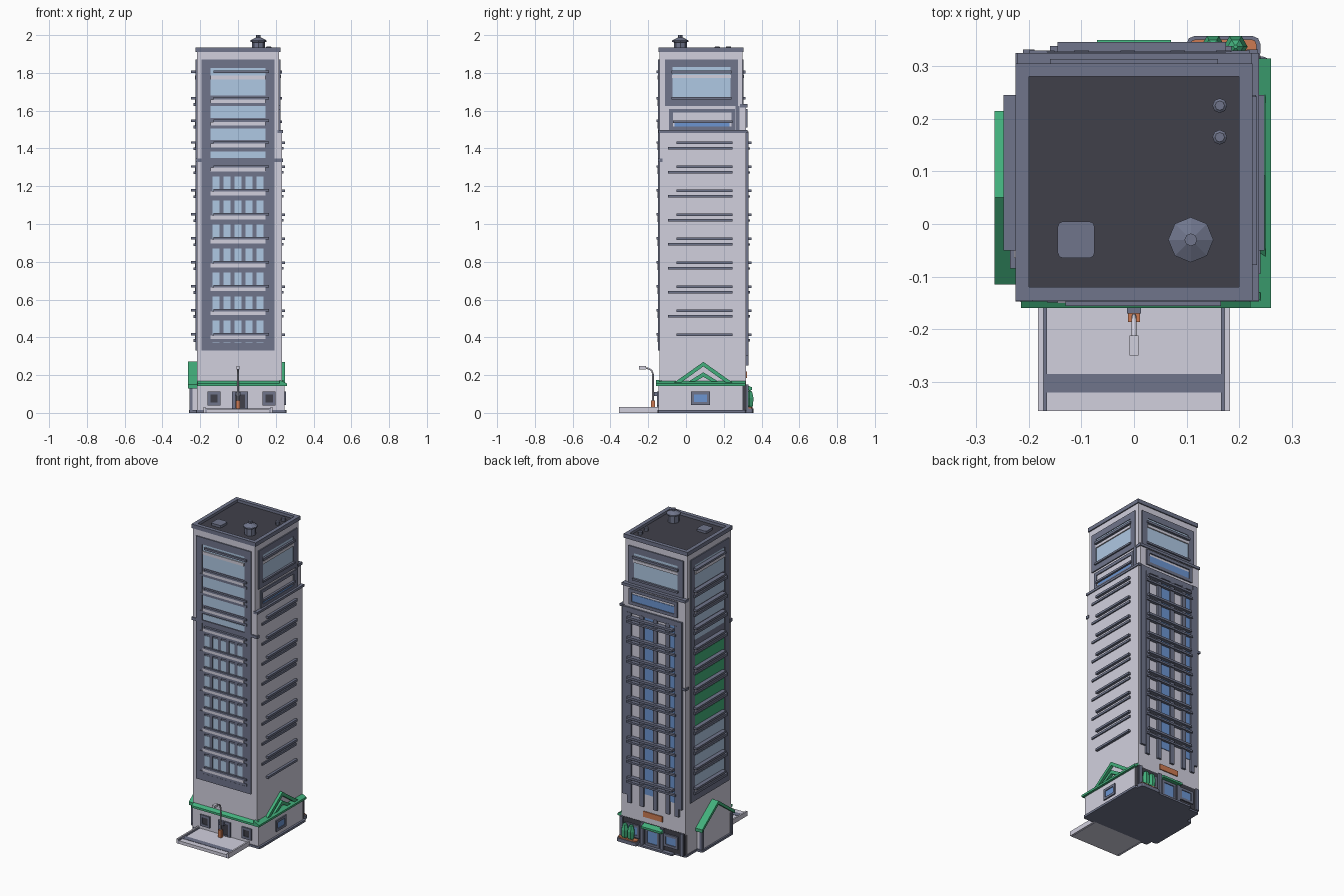
import bpy, bmesh, math
from mathutils import Matrix, Vector

if "Cube" in bpy.data.objects:
    bpy.data.objects.remove(bpy.data.objects["Cube"])


def mat(name, r, g, b):
    m = bpy.data.materials.new(name)
    m.diffuse_color = (r, g, b, 1)
    m.use_nodes = True
    m.node_tree.nodes["Principled BSDF"].inputs["Base Color"].default_value = m.diffuse_color
    return m


WALL = mat("pale lilac grey", 0.64, 0.63, 0.73)
SLATE = mat("slate", 0.16, 0.178, 0.26)
DARK = mat("charcoal", 0.051, 0.051, 0.068)
GLASS = mat("light glass", 0.43, 0.58, 0.77)
BLUE = mat("blue glass", 0.15, 0.30, 0.64)
GREEN = mat("green", 0.055, 0.43, 0.2)
ORANGE = mat("orange", 0.604, 0.195, 0.084)


def finish(name, bm, m):
    bmesh.ops.recalc_face_normals(bm, faces=bm.faces)
    me = bpy.data.meshes.new(name)
    bm.to_mesh(me)
    bm.free()
    ob = bpy.data.objects.new(name, me)
    me.materials.append(m)
    bpy.context.collection.objects.link(ob)
    return ob


def boxes(name, m, *bs, bevel=0):
    """Join boxes given as (x0, x1, y0, y1, z0, z1)."""
    bm = bmesh.new()
    for x0, x1, y0, y1, z0, z1 in bs:
        M = Matrix.Translation(((x0 + x1) / 2, (y0 + y1) / 2, (z0 + z1) / 2))
        bmesh.ops.create_cube(bm, size=1, matrix=M @ Matrix.Diagonal((x1 - x0, y1 - y0, z1 - z0, 1)))
    if bevel:
        es = [e for e in bm.edges if abs(e.verts[0].co.z - e.verts[1].co.z) > 1e-4]
        bmesh.ops.bevel(bm, geom=es, offset=bevel, segments=2, affect='EDGES', profile=0.5)
    return finish(name, bm, m)


def prism(name, m, axis, a0, a1, *polys):
    """Extrude 2D polygons (other axis, z) along x or y."""
    bm = bmesh.new()
    for p in polys:
        vs = [bm.verts.new((a0, u, z) if axis == 'x' else (u, a0, z)) for u, z in p]
        r = bmesh.ops.extrude_face_region(bm, geom=[bm.faces.new(vs)])
        d = Vector((a1 - a0, 0, 0) if axis == 'x' else (0, a1 - a0, 0))
        bmesh.ops.translate(bm, vec=d, verts=[v for v in r['geom'] if isinstance(v, bmesh.types.BMVert)])
    return finish(name, bm, m)


def lathe(name, m, x, y, prof, n=8):
    bm = bmesh.new()
    rings = [[bm.verts.new((x + r * math.cos(2 * math.pi * i / n), y + r * math.sin(2 * math.pi * i / n), z))
              for i in range(n)] for r, z in prof]
    for a, b in zip(rings, rings[1:]):
        for i in range(n):
            bm.faces.new((a[i], a[(i + 1) % n], b[(i + 1) % n], b[i]))
    bm.faces.new(rings[0])
    bm.faces.new(rings[-1])
    return finish(name, bm, m)


PLANE = {'front': -0.14, 'right': 0.218, 'left': -0.218, 'back': 0.298}


def on(side, u0, u1, d0, d1, z0, z1, plane=None):
    """Box on a facade: u runs along it, d points outwards."""
    p = PLANE[side] if plane is None else plane
    s = -1 if side in ('front', 'left') else 1
    a, b = sorted((p + s * d0, p + s * d1))
    return (u0, u1, a, b, z0, z1) if side in ('front', 'back') else (a, b, u0, u1, z0, z1)


def frame(side, u0, u1, z0, z1, w, d, plane=None):
    return [on(side, u0, u0 + w, -.005, d, z0, z1, plane), on(side, u1 - w, u1, -.005, d, z0, z1, plane),
            on(side, u0 + w, u1 - w, -.005, d, z0, z0 + w, plane),
            on(side, u0 + w, u1 - w, -.005, d, z1 - w, z1, plane)]


FLOORS = [1.43 - 0.127 * i for i in range(9)]

# tower body, with the lower part stepping out on the right and back
boxes("tower_core", WALL, (-.218, .218, -.14, .298, .14, 1.915))
boxes("right_step", WALL, (.2, .232, -.14, .318, .14, 1.485))
boxes("back_step", WALL, (-.218, .219, .28, .318, .14, 1.62))
boxes("step_caps", SLATE, (.21, .238, -.145, .325, 1.482, 1.497), (-.222, .224, .285, .325, 1.618, 1.635),
      (.205, .224, .262, .284, 1.497, 1.625))
boxes("middle_band", SLATE, (-.222, .222, -.147, -.13, 1.328, 1.346), (-.225, -.205, -.147, -.12, 1.328, 1.346),
      (.215, .238, -.147, -.125, 1.328, 1.346), (-.225, -.2, .29, .325, 1.06, 1.075))

# roof, parapet and roof equipment
boxes("roof_deck", DARK, (-.205, .205, -.125, .285, 1.9, 1.918))
boxes("parapet", SLATE, (-.225, .225, -.145, -.12, 1.91, 1.935), (-.225, .225, .28, .305, 1.91, 1.935),
      (-.225, -.2, -.12, .28, 1.91, 1.935), (.2, .225, -.12, .28, 1.91, 1.935))
boxes("roof_hatch", SLATE, (-.145, -.075, -.065, .005, 1.915, 1.933), bevel=.01)
lathe("roof_vent", SLATE, .108, -.03, [(.034, 1.915), (.034, 1.962), (.043, 1.964), (.043, 1.972),
                                       (.012, 1.988), (.012, 2.0)])
for i, y in enumerate((.165, .225)):
    lathe(f"roof_pipe_{i}", SLATE, .163, y, [(.014, 1.915), (.014, 1.937), (.009, 1.941)])

# tall facades: front and left
for side, c in (('front', 0), ('left', .08)):
    boxes(side + "_frame", SLATE, *frame(side, c - .193, c + .193, .33, 1.87, .043, .007))
    boxes(side + "_spandrel", SLATE, on(side, c - .15, c + .15, 0, .002, .37, 1.83))
    boxes(side + "_upper_glass", GLASS, *[on(side, c - .145, c + .145, 0, .004, a, b) for a, b in
          ((1.68, 1.83), (1.56, 1.625), (1.445, 1.525), (1.35, 1.385))])
    rows = [(z, z + .075) for z in FLOORS[2:]] + [(.37, .39)]
    greens = [0, 1, 2, 3] if side == 'left' else []
    boxes(side + "_lower_glass", GLASS, *[on(side, c - .145, c + .145, 0, .004, a, b)
          for i, (a, b) in enumerate(rows) if i not in greens])
    if greens:
        boxes("left_green_panes", GREEN, *[on(side, c - .145, c + .145, 0, .004, *rows[i]) for i in greens])
    else:
        boxes("front_mullions", SLATE, *[on(side, u - .011, u + .011, 0, .006, .37, 1.28)
              for u in (-.145, -.087, -.029, .029, .087, .145)])
    pairs = [1.665, 1.545] + FLOORS
    out = .016 if side == 'front' else .03
    boxes(side + "_sills", WALL, *[on(side, c - .145, c + .145, 0, .01, z - .024, z - .005) for z in pairs + [1.79]])
    boxes(side + "_ledges", SLATE, *[on(side, c - .165, c + .165, 0, out * .6, z - .039, z - .024) for z in pairs],
          *[on(side, c - .13, c + .165, 0, out, z - .005, z + .008) for z in pairs + [1.805]])

# right wall ledges
boxes("right_ledges", SLATE, *[on('right', -.05, .245, 0, .03, z - .007, z + .007) for z in FLOORS],
      *[on('right', -.095, .245, 0, .022, z - .036, z - .022) for z in FLOORS[:-1]])

# crown windows on the right and back
for side, c in (('right', .082), ('back', 0)):
    boxes(side + "_crown_frame", SLATE, *frame(side, c - .193, c + .193, 1.625, 1.87, .04, .007))
    boxes(side + "_crown_glass", GLASS, on(side, c - .155, c + .155, 0, .003, 1.66, 1.84))
    boxes(side + "_crown_sill", WALL, on(side, c - .155, c + .155, 0, .01, 1.772, 1.79))
    boxes(side + "_crown_ledges", SLATE, on(side, c - .16, c + .16, 0, .016, 1.797, 1.812),
          on(side, c - .16, c + .16, 0, .016, 1.66, 1.672))
boxes("right_low_frame", SLATE, *frame('right', -.09, .26, 1.497, 1.61, .02, .006),
      on('right', -.07, .245, 0, .014, 1.535, 1.548))
boxes("right_low_glass", BLUE, on('right', -.06, .23, 0, .003, 1.515, 1.535))

# back facade: alternating pale and glass strips between pilasters, crossed by ledges
BP = .318
boxes("back_top_window", BLUE, on('back', -.15, .16, 0, .003, 1.53, 1.575, BP))
boxes("back_frame", SLATE, *frame('back', -.165, .175, 1.51, 1.61, .02, .008, BP),
      on('back', -.2, -.165, 0, .012, .3, 1.49, BP), on('back', .185, .22, 0, .012, .3, 1.49, BP),
      on('back', -.165, .185, 0, .01, 1.455, 1.49, BP))
boxes("back_glass", BLUE, *[on('back', c - .032, c + .032, 0, .004, .33, 1.46, BP) for c in (-.13, .035)])
boxes("back_pilasters", SLATE, *[on('back', c - .014, c + .014, 0, .012, .25, 1.46, BP)
      for c in (-.165, -.1, -.012, .083, .17)])
boxes("back_ledges", SLATE, *[on('back', -.145, .175, 0, .028, z - .007, z + .007, BP) for z in FLOORS],
      *[on('back', -.16, .185, 0, .02, z - .036, z - .024, BP) for z in FLOORS])

# ground floor
boxes("base_plate", SLATE, (-.222, .258, -.15, .318, 0, .014), (-.145, .175, .3, .345, 0, .012),
      (-.26, -.2, -.108, .208, 0, .014), bevel=.012)
boxes("podium", WALL, (-.218, .245, -.145, .3, .01, .15))
boxes("back_ground_wall", DARK, (-.215, .24, .29, .32, .01, .15))
prism("front_eave", GREEN, 'y', -.16, -.13, [(-.215, .143), (.26, .143), (.26, .156), (-.215, .156)])
prism("front_eave_slope", GREEN, 'x', -.215, .24, [(-.16, .156), (-.13, .156), (-.13, .175)])
prism("right_eave", GREEN, 'y', -.16, .315, [(.22, .143), (.26, .143), (.26, .156), (.22, .175)])

# right gable trusses
beams = []
for s in (-1, 1):
    for w, t, h in ((.155, .26, .16), (.08, .205, .165)):
        beams.append([(.092 + s * w, h), (.092 + s * (w - .035), h), (.092, t - .014), (.092, t + .01)])
prism("right_gable_truss", GREEN, 'x', .222, .25, *beams)

# left gabled porch
prism("left_porch", WALL, 'x', -.25, -.2, [(-.1, .01), (.2, .01), (.2, .15), (.05, .255), (-.1, .15)])
prism("left_porch_roof", GREEN, 'x', -.265, -.2, [(-.115, .15), (.05, .272), (.215, .15), (.215, .13),
                                                 (.05, .25), (-.115, .13)])
boxes("left_porch_posts", SLATE, (-.256, -.24, -.105, -.085, .01, .14), (-.256, -.24, .185, .205, .01, .14))


# ground floor windows and doors
def window(name, side, c, w, z0, z1, plane, glass=BLUE):
    boxes(name + "_frame", SLATE, *frame(side, c - w, c + w, z0, z1, .015, .008, plane))
    boxes(name + "_pane", glass, on(side, c - w + .01, c + w - .01, 0, .003, z0 + .01, z1 - .01, plane))


window("front_left_window", 'front', -.127, .034, .04, .112, -.145, DARK)
window("front_right_window", 'front', .165, .034, .04, .112, -.145, DARK)
window("front_door", 'front', .01, .042, .012, .112, -.145, DARK)
window("right_window", 'right', .077, .05, .042, .112, .245)
window("back_door", 'back', .01, .05, .014, .12, .32)
window("back_window_a", 'back', -.12, .05, .04, .12, .32)
window("back_window_b", 'back', .15, .05, .04, .12, .32)
boxes("back_posts", SLATE, *[on('back', u - .011, u + .011, 0, .012, .01, .15, .32) for u in (-.2, -.06, .08, .225)])
prism("back_awning", GREEN, 'x', -.07, .07, [(.315, .15), (.35, .135), (.35, .122), (.315, .122)])
boxes("back_sign", ORANGE, on('back', -.06, .075, 0, .006, .185, .22, BP))

# planter and bushes
boxes("planter_rim", SLATE, (.1, .24, .31, .357, 0, .022), bevel=.014)
boxes("planter", ORANGE, (.107, .233, .315, .351, .01, .03), bevel=.01)
for i, x in enumerate((.15, .193)):
    lathe(f"bush_{i}", GREEN, x, .337, [(.01, .02), (.021, .04), (.023, .08), (.015, .112), (.004, .12)], 6)

# front terrace
boxes("terrace", WALL, (-.168, .168, -.355, -.14, 0, .02))
boxes("terrace_curbs", WALL, (-.182, -.172, -.355, -.14, 0, .03), (.172, .182, -.355, -.14, 0, .03))
boxes("terrace_grooves", SLATE, (-.173, -.165, -.355, -.14, 0, .023), (.165, .173, -.355, -.14, 0, .023),
      (-.166, .166, -.32, -.285, .015, .022))

# street lamp
cu = bpy.data.curves.new("lamp_pole", 'CURVE')
cu.dimensions = '3D'
cu.bevel_depth = .005
cu.bevel_resolution = 1
sp = cu.splines.new('POLY')
path = [(-.175, .02), (-.175, .205), (-.182, .225), (-.2, .235), (-.225, .237)]
sp.points.add(len(path) - 1)
for p, (y, z) in zip(sp.points, path):
    p.co = (0, y, z, 1)
cu.materials.append(WALL)
bpy.context.collection.objects.link(bpy.data.objects.new("lamp_pole", cu))
boxes("lamp_head", WALL, (-.009, .009, -.25, -.212, .23, .247))
boxes("lamp_foot", ORANGE, (-.011, .011, -.186, -.164, .02, .065))
boxes("lamp_bracket", SLATE, (-.013, .013, -.17, -.14, .09, .11))
